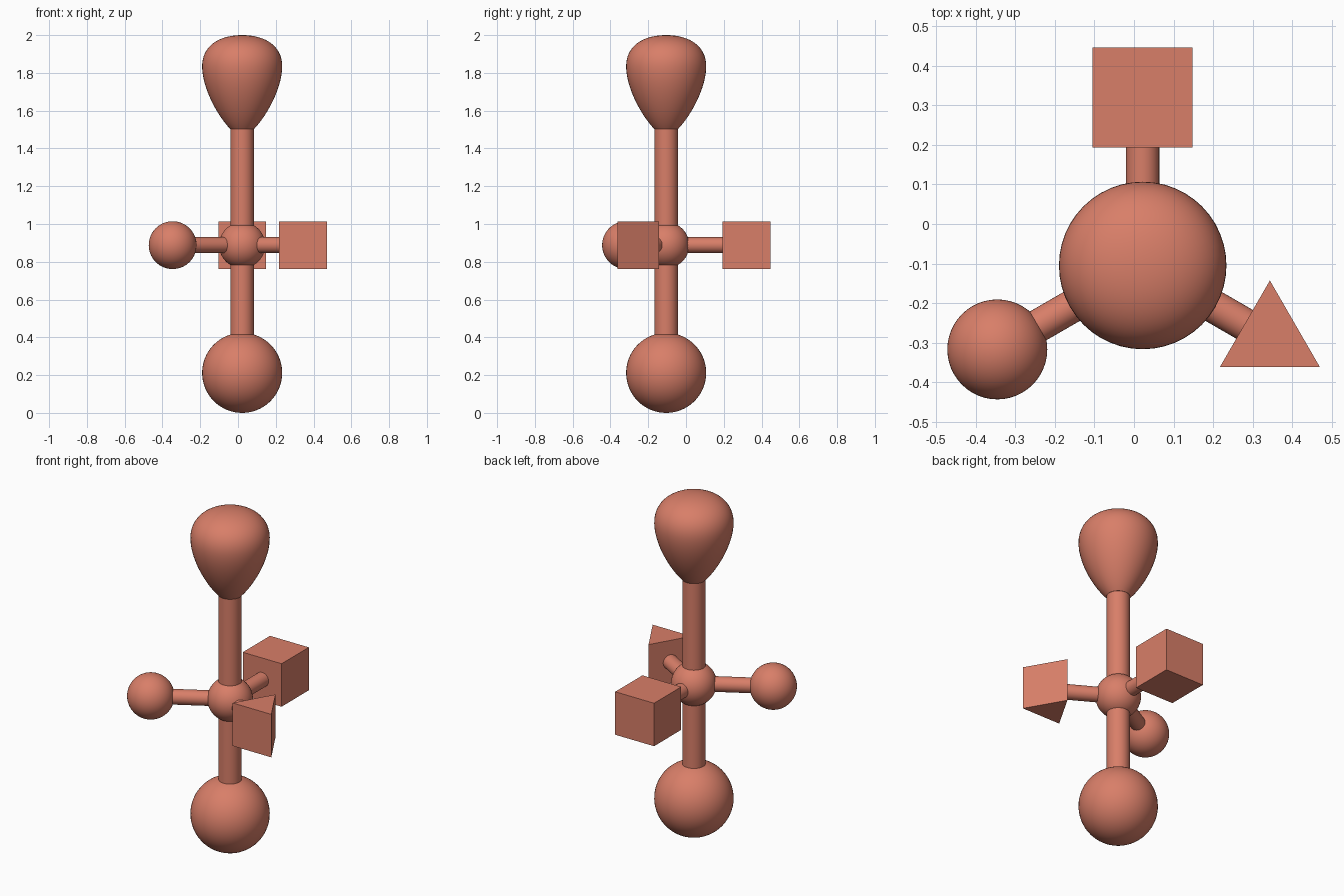
import bpy, bmesh, math
from mathutils import Vector, Matrix

if "Cube" in bpy.data.objects:
    bpy.data.objects.remove(bpy.data.objects["Cube"])

CX, CY, HUB_Z = 0.022, -0.105, 0.888
ARM = 0.425      # distance from hub to the end ornaments
HALF = 0.1265    # half size of the ornaments

mat = bpy.data.materials.new("terracotta")
mat.diffuse_color = (0.69, 0.21, 0.14, 1)
mat.use_nodes = True
mat.node_tree.nodes["Principled BSDF"].inputs["Base Color"].default_value = mat.diffuse_color


def finish(obj, name, smooth=True):
    obj.name = name
    obj.data.materials.append(mat)
    if smooth:
        bpy.ops.object.select_all(action='DESELECT')
        obj.select_set(True)
        bpy.context.view_layer.objects.active = obj
        bpy.ops.object.shade_smooth_by_angle(angle=math.radians(35))


def ball(name, loc, r):
    bpy.ops.mesh.primitive_uv_sphere_add(segments=48, ring_count=32, radius=r, location=loc)
    finish(bpy.context.object, name)


def rod(name, a, b, r):
    a, b = Vector(a), Vector(b)
    bpy.ops.mesh.primitive_cylinder_add(vertices=32, radius=r, depth=(b - a).length,
                                        location=(a + b) / 2)
    obj = bpy.context.object
    obj.rotation_euler = (b - a).to_track_quat('Z', 'Y').to_euler()
    finish(obj, name)


def bezier(p, n):
    for i in range(n + 1):
        t = i / n
        u = 1 - t
        yield tuple(u**3 * p[0][k] + 3 * u*u*t * p[1][k] + 3 * u*t*t * p[2][k] + t**3 * p[3][k]
                    for k in (0, 1))


# Central column, foot ball and hub
ball("foot_ball", (CX, CY, 0.212), 0.212)
ball("hub", (CX, CY, HUB_Z), 0.122)
rod("lower_column", (CX, CY, 0.40), (CX, CY, HUB_Z - 0.09), 0.062)
rod("upper_column", (CX, CY, HUB_Z + 0.09), (CX, CY, 1.505), 0.062)

# Pear-shaped head, lathed from two curves
lower = list(bezier([(0.063, 1.503), (0.13, 1.572), (0.212, 1.72), (0.212, 1.835)], 16))
upper = list(bezier([(0.212, 1.835), (0.212, 1.945), (0.12, 2.0), (0, 2.0)], 16))
bm = bmesh.new()
pts = [bm.verts.new((r, 0, z)) for r, z in [(0, 1.503)] + lower + upper[1:]]
edges = [bm.edges.new(e) for e in zip(pts, pts[1:])]
bmesh.ops.spin(bm, geom=pts + edges, axis=(0, 0, 1), cent=(0, 0, 0),
               steps=48, angle=math.tau)
bmesh.ops.remove_doubles(bm, verts=bm.verts, dist=0.0005)
bmesh.ops.recalc_face_normals(bm, faces=bm.faces)
me = bpy.data.meshes.new("head")
bm.to_mesh(me)
bm.free()
head = bpy.data.objects.new("head", me)
head.location = (CX, CY, 0)
bpy.context.collection.objects.link(head)
finish(head, "head")

# Three arms, 120 degrees apart
for name, deg, reach in (("cube_arm", 90, 0.30), ("ball_arm", 210, 0.31), ("prism_arm", 330, 0.30)):
    d = Vector((math.cos(math.radians(deg)), math.sin(math.radians(deg)), 0))
    c = Vector((CX, CY, HUB_Z))
    rod(name, c + d * 0.09, c + d * reach, 0.042)

# Ornaments at the arm ends
bpy.ops.mesh.primitive_cube_add(size=2 * HALF, location=(CX, CY + ARM, HUB_Z))
finish(bpy.context.object, "cube", False)
ball("side_ball", (CX - ARM * 0.866, CY - ARM * 0.5, HUB_Z), HALF)
bpy.ops.mesh.primitive_cylinder_add(vertices=3, radius=2 * HALF / math.sqrt(3), depth=2 * HALF,
                                    location=(0.344, -0.289, HUB_Z))
finish(bpy.context.object, "prism", False)
